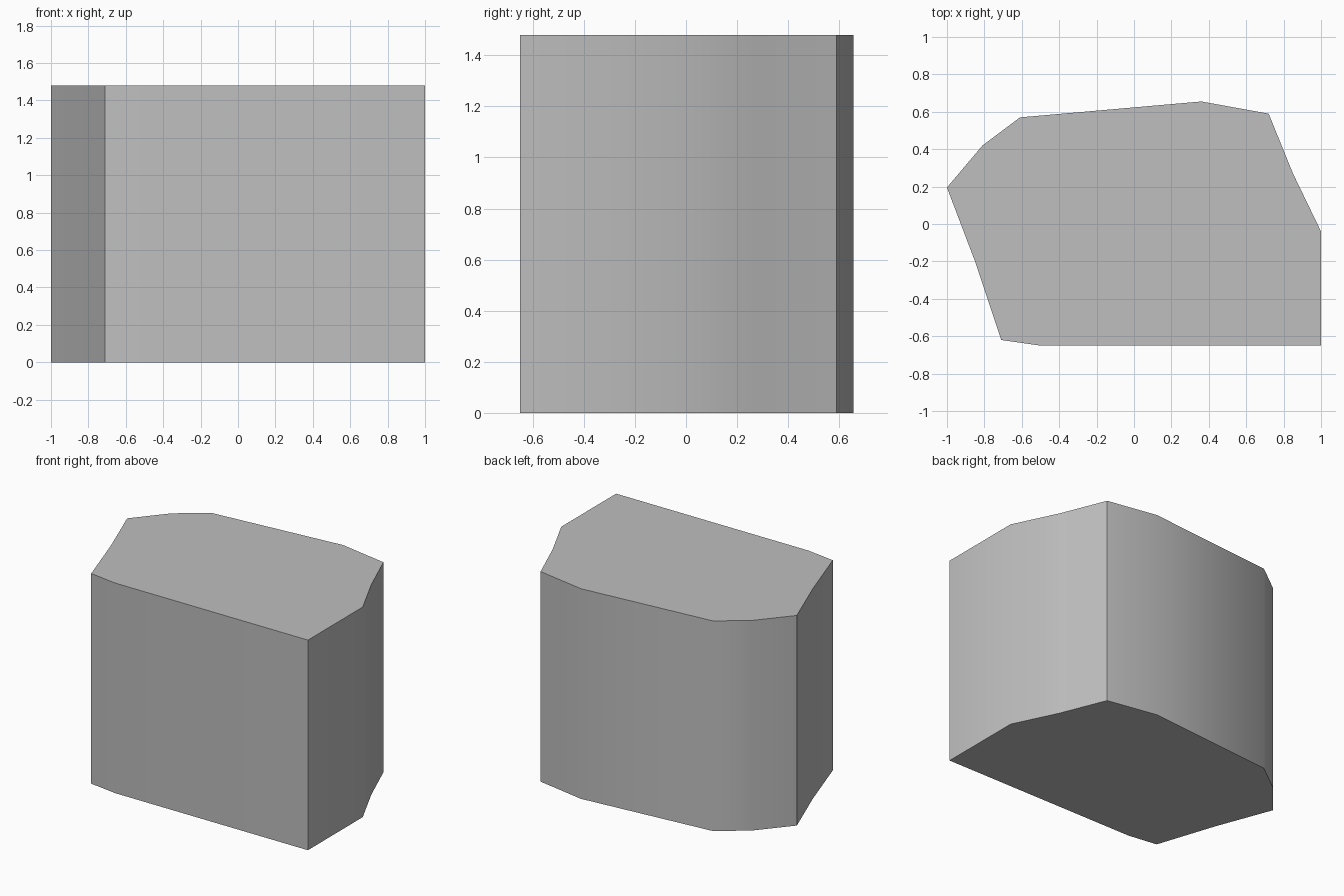
import bpy
import bmesh
import math

HEIGHT = 1.48
# Plan outline, counter-clockwise from the front corner on the model's left
OUTLINE = [(1, -0.65), (1, -0.04), (0.85, 0.27), (0.72, 0.59), (0.36, 0.655),
           (-0.61, 0.57), (-0.81, 0.42), (-1, 0.195), (-0.85, -0.2),
           (-0.71, -0.62), (-0.5, -0.65)]

cube = bpy.data.objects.get("Cube")
if cube:
    bpy.data.objects.remove(cube, do_unlink=True)

# Plain grey material
grey = bpy.data.materials.new("plain grey")
grey.use_nodes = True
colour = (0.52, 0.52, 0.52, 1)
grey.diffuse_color = colour
grey.node_tree.nodes["Principled BSDF"].inputs["Base Color"].default_value = colour

# Prism block extruded from the outline
bm = bmesh.new()
base = bm.faces.new([bm.verts.new((x, y, 0)) for x, y in OUTLINE])
result = bmesh.ops.extrude_face_region(bm, geom=[base], use_keep_orig=True)
top_verts = [g for g in result["geom"] if isinstance(g, bmesh.types.BMVert)]
bmesh.ops.translate(bm, verts=top_verts, vec=(0, 0, HEIGHT))
bmesh.ops.recalc_face_normals(bm, faces=bm.faces)
mesh = bpy.data.meshes.new("faceted_block")
bm.to_mesh(mesh)
bm.free()
mesh.materials.append(grey)
block = bpy.data.objects.new("faceted_block", mesh)
bpy.context.collection.objects.link(block)

# Smooth the gentle bends and keep the corners and caps sharp
bpy.ops.object.select_all(action="DESELECT")
block.select_set(True)
bpy.context.view_layer.objects.active = block
bpy.ops.object.shade_smooth_by_angle(angle=math.radians(40))
